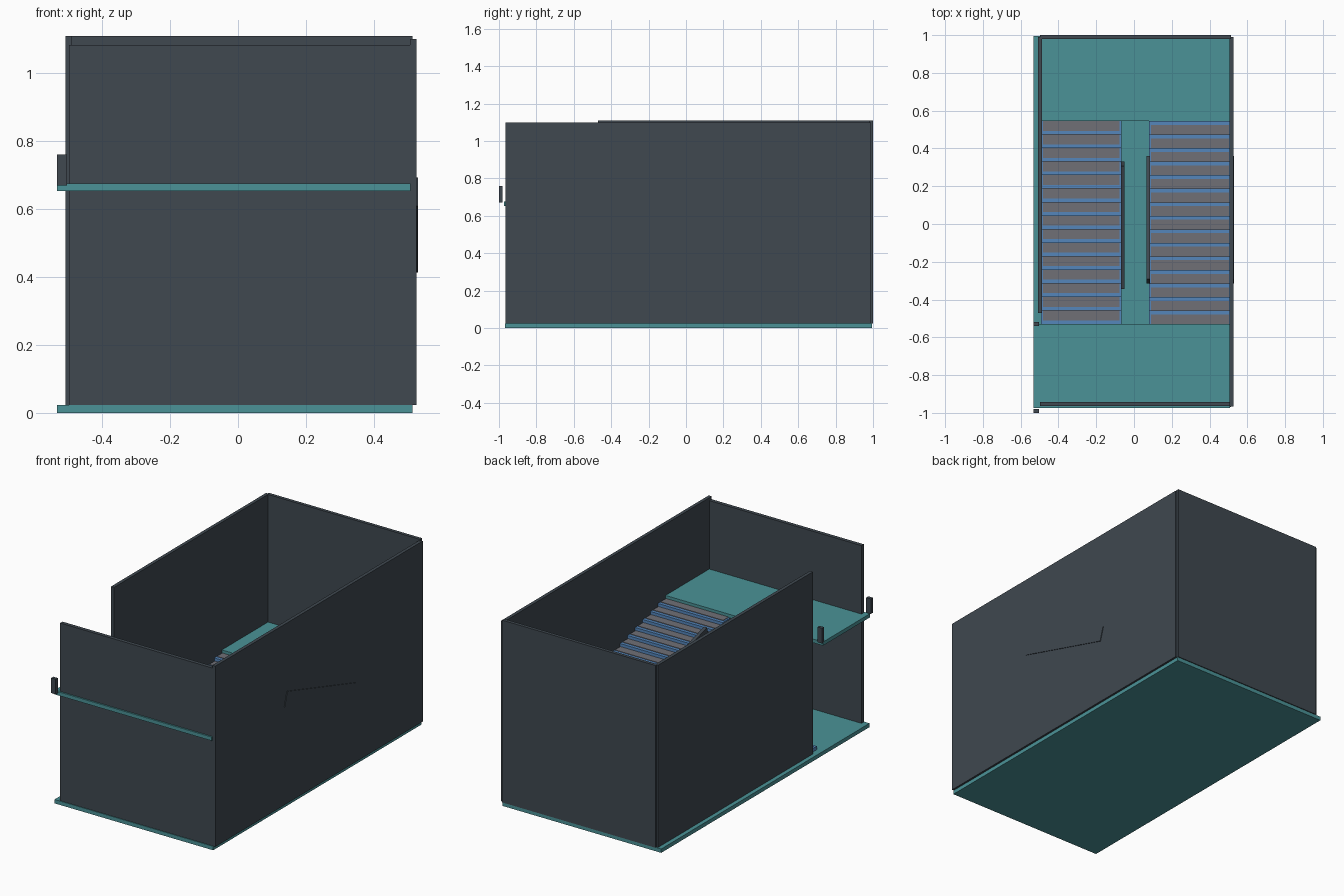
import bpy, bmesh, math
from mathutils import Matrix

if "Cube" in bpy.data.objects:
    bpy.data.objects.remove(bpy.data.objects["Cube"])


def mat(name, rgb):
    m = bpy.data.materials.new(name)
    m.diffuse_color = (*rgb, 1)
    m.use_nodes = True
    m.node_tree.nodes["Principled BSDF"].inputs["Base Color"].default_value = m.diffuse_color
    return m


TEAL = mat("teal_floor", (0.07, 0.29, 0.31))
DARK = mat("dark_wall", (0.05, 0.065, 0.08))
BLUE = mat("blue_stair", (0.09, 0.24, 0.50))
GREY = mat("grey_tread", (0.16, 0.16, 0.18))


def finish(bm, name, material):
    bmesh.ops.recalc_face_normals(bm, faces=bm.faces)
    me = bpy.data.meshes.new(name)
    bm.to_mesh(me)
    bm.free()
    me.materials.append(material)
    ob = bpy.data.objects.new(name, me)
    bpy.context.collection.objects.link(ob)
    return ob


def add_box(bm, x, y, z, tilt=0):
    c = [(a + b) / 2 for a, b in (x, y, z)]
    s = [b - a for a, b in (x, y, z)]
    m = Matrix.Translation(c) @ Matrix.Rotation(tilt, 4, 'X') @ Matrix.Diagonal((*s, 1))
    bmesh.ops.create_cube(bm, size=1, matrix=m)


def box(name, material, x, y, z, tilt=0):
    bm = bmesh.new()
    add_box(bm, x, y, z, tilt)
    return finish(bm, name, material)


FLOOR, MID, TOP = 0.023, 0.349, 0.675
Y0, Y1 = -0.53, 0.545
STEPS = 15
RUN = (Y1 - Y0) / STEPS
RISE = (MID - FLOOR) / (STEPS + 1)

# Floor and landings
box("floor", TEAL, (-0.533, 0.514), (-0.968, 0.995), (0, FLOOR))
box("middle_landing", TEAL, (-0.49, 0.51), (Y1, 0.985), (MID - 0.022, MID))
box("upper_landing", TEAL, (-0.533, 0.508), (-0.973, Y0), (TOP - 0.022, TOP))

# Walls; the left wall stops short to leave the doorway
box("right_wall", DARK, (0.506, 0.526), (-0.965, 0.99), (FLOOR, 1.10))
box("left_wall", DARK, (-0.508, -0.488), (-0.47, 0.99), (FLOOR, 1.11))
box("back_wall", DARK, (-0.498, 0.514), (0.98, 1.0), (FLOOR, 1.11))
box("front_wall", DARK, (-0.498, 0.506), (-0.964, -0.942), (FLOOR, 1.083))

# Door posts on the upper landing
for i, y in enumerate((-1.0, -0.54)):
    box(f"door_post_{i + 1}", DARK, (-0.533, -0.503), (y, y + 0.02), (TOP - 0.005, 0.76))


def flight(name, x, y_start, d, z):
    """Stair flight rising from y_start in direction d."""
    # Sawtooth body with sloping underside
    pts = [(0, 0)]
    for i in range(STEPS):
        pts += [(i * RUN, (i + 1) * RISE), ((i + 1) * RUN, (i + 1) * RISE)]
    length, height = STEPS * RUN, STEPS * RISE
    pts += [(length, height - 0.045), (0.09, 0)]
    bm = bmesh.new()
    face = bm.faces.new([bm.verts.new((x[0], y_start + d * u, z + h)) for u, h in pts])
    ext = bmesh.ops.extrude_face_region(bm, geom=[face])
    bmesh.ops.translate(bm, vec=(x[1] - x[0], 0, 0),
                        verts=[v for v in ext["geom"] if isinstance(v, bmesh.types.BMVert)])
    finish(bm, name + "_body", BLUE)

    # Tread plates, leaving a blue nosing at each step
    bm = bmesh.new()
    for i in range(STEPS):
        ya, yb = sorted(y_start + d * (i + k) * RUN for k in (0.28, 1.0))
        h = z + (i + 1) * RISE
        add_box(bm, (x[0] + 0.01, x[1] - 0.01), (ya, yb), (h - 0.004, h + 0.003))
    finish(bm, name + "_treads", GREY)

    # Sloping rail blocks on both sides
    yc = (Y0 + Y1) / 2 - d * 0.0145
    zc = z + 0.204 - 0.326 / 2 + 0.163
    for side, xa in (("left", x[0] - 0.015), ("right", x[1] - 0.002)):
        box(f"{name}_{side}_rail", DARK, (xa, xa + 0.02), (yc - 0.34, yc + 0.34),
            (zc - 0.044, zc + 0.044), d * math.radians(16.8))


flight("lower_flight", (-0.493, -0.067), Y0, 1, FLOOR)
flight("upper_flight", (0.08, 0.512), Y1, -1, MID)
